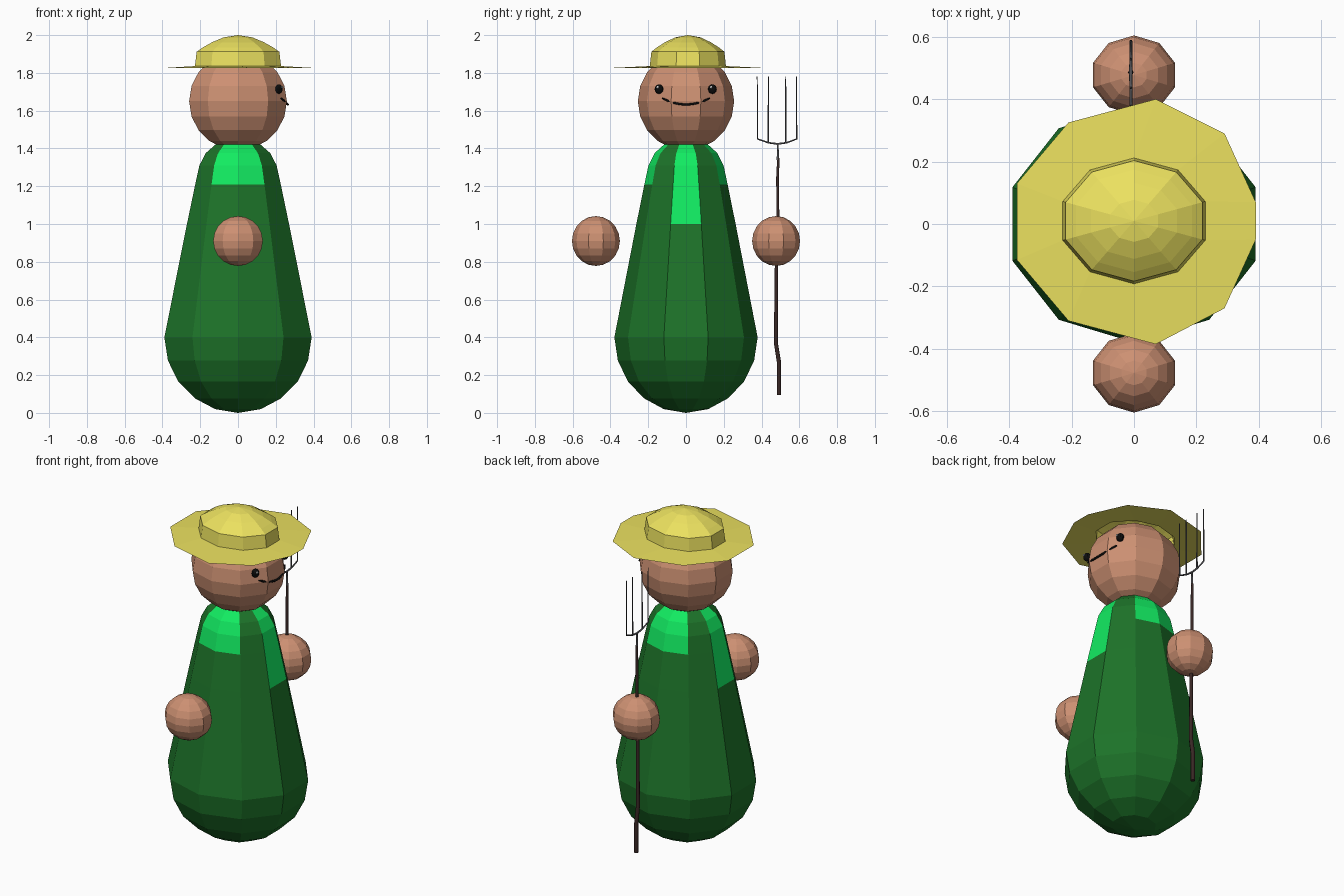
import bpy, bmesh
from math import sin, cos, pi, radians

if "Cube" in bpy.data.objects:
    bpy.data.objects.remove(bpy.data.objects["Cube"])

SEG = 10


def material(name, rgb):
    m = bpy.data.materials.new(name)
    m.diffuse_color = (*rgb, 1)
    m.use_nodes = True
    m.node_tree.nodes["Principled BSDF"].inputs["Base Color"].default_value = m.diffuse_color
    return m


GREEN = material("dark_green", (0.012, 0.17, 0.022))
LIGHT = material("light_green", (0.006, 0.83, 0.12))
SKIN = material("skin", (0.61, 0.28, 0.17))
STRAW = material("straw", (0.83, 0.75, 0.115))
WOOD = material("wood", (0.04, 0.02, 0.018))
METAL = material("metal", (0.09, 0.09, 0.1))
BLACK = material("black", (0.004, 0.004, 0.004))
WHITE = material("white", (0.9, 0.9, 0.9))


def finish(name, bm, mats):
    me = bpy.data.meshes.new(name)
    bm.to_mesh(me)
    bm.free()
    for m in mats:
        me.materials.append(m)
    ob = bpy.data.objects.new(name, me)
    bpy.context.collection.objects.link(ob)
    return ob


def ring(r, z, ry, cy=0):
    """Ten-sided ring with flat sides towards +x and -x."""
    angles = [radians(18 + 36 * k) for k in range(SEG)]
    return [(r * cos(a), cy + r * ry * sin(a), z) for a in angles]


def loft(name, rings, mats, pick=None):
    """Skin a stack of rings; pick(segment, z) chooses the material slot."""
    bm = bmesh.new()
    rows = [[bm.verts.new(p) for p in r] for r in rings]
    for a, b in zip(rows, rows[1:]):
        for k in range(SEG):
            n = (k + 1) % SEG
            f = bm.faces.new((a[k], a[n], b[n], b[k]))
            if pick:
                f.material_index = pick(k, min(v.co.z for v in f.verts))
    bmesh.ops.remove_doubles(bm, verts=bm.verts, dist=0.0005)
    return finish(name, bm, mats)


def ball(name, centre, radii, mat):
    """Low-poly ball made of ten segments and ten rings."""
    x, y, z = centre
    rx, ry, rz = radii
    lats = [-pi / 2 + pi * i / 10 for i in range(11)]
    rings = [ring(rx * cos(t), rz * sin(t), ry / rx) for t in lats]
    ob = loft(name, rings, [mat])
    ob.location = (x, y, z)
    return ob


def tube(name, paths, radius, mat):
    """Thin round rods; each path point is (x, y, z, thickness factor)."""
    cu = bpy.data.curves.new(name, 'CURVE')
    cu.dimensions = '3D'
    cu.bevel_depth = radius
    cu.bevel_resolution = 1
    cu.use_fill_caps = True
    for path in paths:
        s = cu.splines.new('POLY')
        s.points.add(len(path) - 1)
        for p, (x, y, z, t) in zip(s.points, path):
            p.co = (x, y, z, 1)
            p.radius = t
    cu.materials.append(mat)
    ob = bpy.data.objects.new(name, cu)
    bpy.context.collection.objects.link(ob)
    return ob


# Robe with bright collar panels: short over the shoulders, long on +x and -x
def collar(k, z):
    if k in (1, 2, 6, 7) and z > 1.2:
        return 1
    return 1 if k in (4, 9) and z > 0.99 else 0


profile = [(0, 0), (0.127, 0.02), (0.24, 0.077), (0.332, 0.165), (0.39, 0.277),
           (0.41, 0.4), (0.284, 1.0), (0.238, 1.21), (0.215, 1.31),
           (0.18, 1.375), (0.12, 1.425), (0, 1.44)]
loft("robe", [ring(r, z, 0.925) for r, z in profile], [GREEN, LIGHT], collar)

# Head and floating hands
ball("head", (0, 0, 1.65), (0.272, 0.255, 0.26), SKIN)
for side, y in (("left", -0.477), ("right", 0.477)):
    ball(side + "_hand", (0, y, 0.91), (0.138, 0.127, 0.132), SKIN)

# Straw hat: crown
crown = [(0.24, 1.835), (0.23, 1.912), (0.195, 1.935), (0.145, 1.962),
         (0.08, 1.988), (0, 2.0)]
loft("hat_crown", [ring(r, z, 0.84, 0.01) for r, z in crown], [STRAW])

# Straw hat: uneven brim
edge = [(0.39, 0.07), (0.29, 0.29), (0.07, 0.40), (-0.21, 0.325), (-0.375, 0.13),
        (-0.375, -0.115), (-0.21, -0.31), (0.07, -0.385), (0.29, -0.27), (0.39, -0.05)]
loft("hat_brim", [[(x, y, 1.827) for x, y in edge], ring(0.24, 1.836, 0.84, 0.01)], [STRAW])

# Eyes with highlights
for side, y in (("left", -0.143), ("right", 0.14)):
    ball(side + "_eye", (0.217, y, 1.714), (0.02, 0.023, 0.025), BLACK)
    ball(side + "_eye_glint", (0.234, y - 0.007, 1.724), (0.006, 0.007, 0.007), WHITE)

# Smile
smile = []
for i in range(13):
    t = -1 + i / 6
    smile.append((0.264 - 0.036 * t * t, 0.125 * t, 1.633 + 0.033 * t * t,
                  1.0 if abs(t) < 0.95 else 0.6))
tube("smile", [smile], 0.006, BLACK)

# Pitchfork: crooked wooden handle
FX = -0.01
handle = [(0.492, 0.095, 1), (0.492, 0.27, 1), (0.476, 0.37, 0.95), (0.479, 0.78, 0.8),
          (0.486, 1.05, 0.7), (0.485, 1.25, 0.65), (0.489, 1.35, 0.55)]
tube("fork_handle", [[(FX, y, z, t) for y, z, t in handle]], 0.013, WOOD)

# Pitchfork: socket, curved crossbar and four tines
paths = [[(0.486, 1.34, 1.4), (0.486, 1.425, 1.1)],
         [(0.377, 1.78, 0.6), (0.379, 1.45, 1), (0.437, 1.43, 1), (0.484, 1.424, 1.2),
          (0.532, 1.43, 1), (0.586, 1.45, 1), (0.585, 1.78, 0.6)]]
paths += [[(y, 1.43, 1), (y, 1.78, 0.6)] for y in (0.436, 0.528)]
tube("fork_head", [[(FX, y, z, t) for y, z, t in p] for p in paths], 0.0048, METAL)
